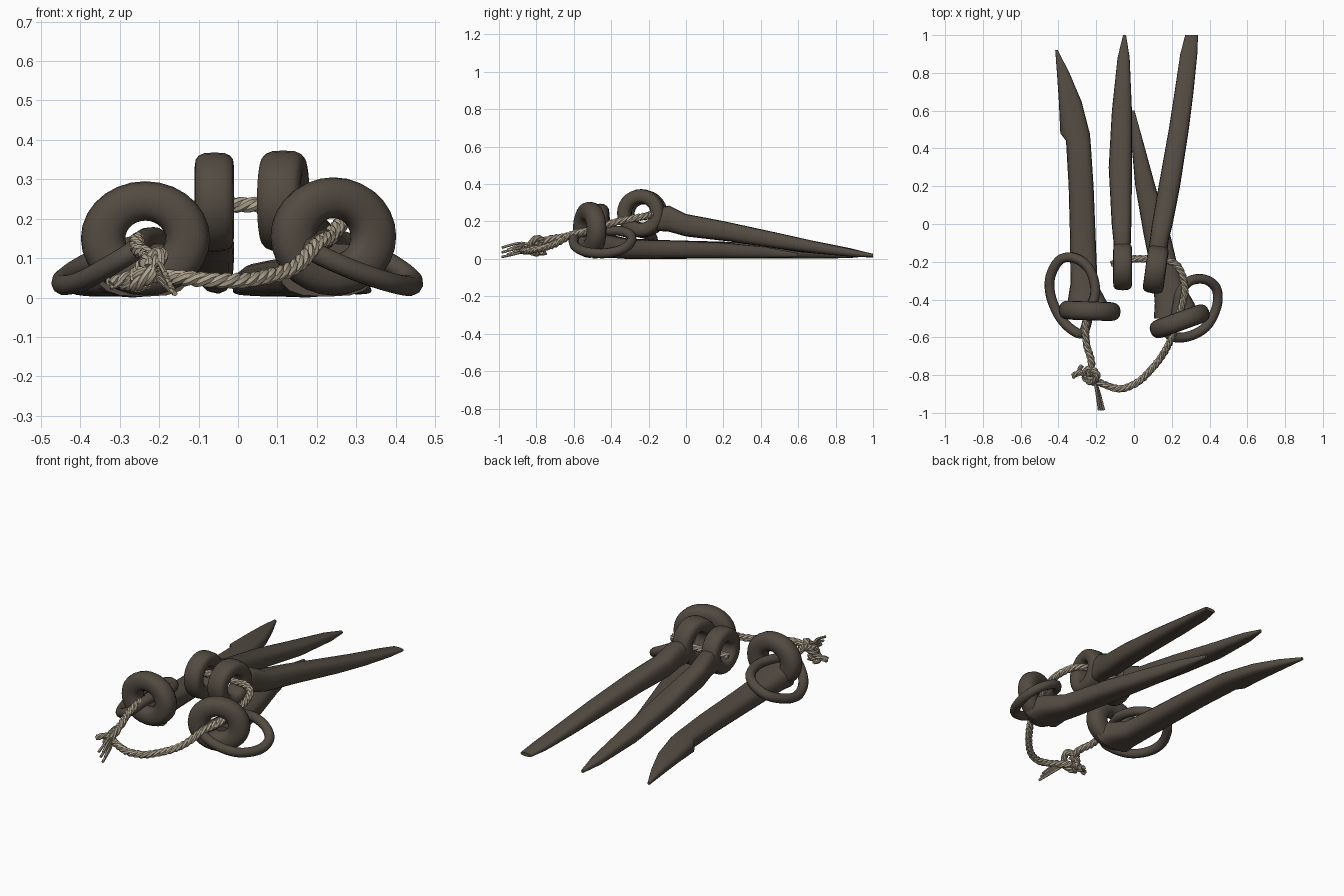
import bpy, bmesh
from math import sin, cos, pi, radians
from mathutils import Vector, Matrix

cube = bpy.data.objects.get("Cube")
if cube:
    bpy.data.objects.remove(cube, do_unlink=True)


def material(name, colour):
    m = bpy.data.materials.new(name)
    m.use_nodes = True
    m.diffuse_color = (*colour, 1)
    bsdf = m.node_tree.nodes["Principled BSDF"]
    bsdf.inputs["Base Color"].default_value = (*colour, 1)
    bsdf.inputs["Roughness"].default_value = 0.8
    return m


IRON = material("dark iron", (0.085, 0.070, 0.053))
ROPE = material("pale rope", (0.42, 0.36, 0.27))


def section(n=16, power=2.8):
    """Unit rounded-square outline."""
    out = []
    for i in range(n):
        c, s = cos(2 * pi * i / n), sin(2 * pi * i / n)
        out.append((abs(c) ** (2 / power) * (1 if c > 0 else -1),
                    abs(s) ** (2 / power) * (1 if s > 0 else -1)))
    return out


def skin(name, loops, mat, closed=False):
    """Join successive point loops into one smooth skinned mesh."""
    bm = bmesh.new()
    rows = [[bm.verts.new(p) for p in loop] for loop in loops]
    n = len(rows[0])
    pairs = list(zip(rows, rows[1:]))
    if closed:
        pairs.append((rows[-1], rows[0]))
    else:
        bm.faces.new(rows[0])
        bm.faces.new(rows[-1])
    for a, b in pairs:
        for i in range(n):
            j = (i + 1) % n
            bm.faces.new((a[i], a[j], b[j], b[i]))
    bmesh.ops.recalc_face_normals(bm, faces=bm.faces)
    mesh = bpy.data.meshes.new(name)
    bm.to_mesh(mesh)
    bm.free()
    mesh.materials.append(mat)
    obj = bpy.data.objects.new(name, mesh)
    bpy.context.collection.objects.link(obj)
    bpy.ops.object.select_all(action="DESELECT")
    obj.select_set(True)
    bpy.context.view_layer.objects.active = obj
    bpy.ops.object.shade_smooth_by_angle(angle=radians(45))
    return obj


def shaft(name, stations):
    """Loft along y from (x, y, z, half width, half height) stations."""
    outline = section()
    skin(name, [[(x + w * u, y, max(0, z + h * v)) for u, v in outline]
                for x, y, z, w, h in stations], IRON)


def eye(name, centre, major, minor, depth, yaw, wide=1.0, power=2.4, n=28):
    """Thick forged eye standing upright, its hole along local y."""
    place = Matrix.Translation(centre) @ Matrix.Rotation(radians(yaw), 4, "Z")
    loops = []
    for k in range(n):
        a = 2 * pi * k / n
        loops.append([place @ Vector(((major + minor * u) * cos(a) * wide, depth * v,
                                      (major + minor * u) * sin(a)))
                      for u, v in section(16, power)])
    skin(name, loops, IRON, closed=True)


def spline(points, closed=False, steps=10):
    """Smooth path through the points."""
    p = [Vector(q) for q in points]
    n = len(p)
    get = (lambda i: p[i % n]) if closed else (lambda i: p[max(0, min(n - 1, i))])
    path = []
    for i in range(n if closed else n - 1):
        a, b, c, d = (get(i + k) for k in (-1, 0, 1, 2))
        for s in range(steps):
            t = s / steps
            path.append(0.5 * (2 * b + (c - a) * t + (2 * a - 5 * b + 4 * c - d) * t ** 2
                               + (3 * b - a - 3 * c + d) * t ** 3))
    return path if closed else path + [p[-1]]


def tube(name, path, radius, mat, closed=False, sides=10):
    """Round bar along a path."""
    loops, n = [], len(path)
    normal = None
    for i, q in enumerate(path):
        before = path[i - 1] if closed or i else q
        after = path[(i + 1) % n] if closed or i < n - 1 else q
        tangent = (after - before).normalized()
        if normal is None:
            normal = tangent.orthogonal()
        normal = (normal - tangent * normal.dot(tangent)).normalized()
        side = tangent.cross(normal)
        loops.append([q + radius * (cos(2 * pi * k / sides) * normal
                                    + sin(2 * pi * k / sides) * side) for k in range(sides)])
    # close with the least twist
    if closed:
        first = loops[0]
        shift = min(range(sides), key=lambda k: (loops[-1][k] - first[0]).length)
        loops.append([first[(k - shift) % sides] for k in range(sides)])
    skin(name, loops, mat)


def rope(name, points, radius=0.02, strands=3, pitch=0.09):
    """Twisted strands wound round a path."""
    path = spline(points)
    for s in range(strands):
        wound, travel = [], 0
        for i, q in enumerate(path):
            t = path[min(i + 1, len(path) - 1)] - path[max(i - 1, 0)]
            t.normalize()
            if i:
                travel += (q - path[i - 1]).length
            a = 2 * pi * (travel / pitch + s / strands)
            side = t.cross(Vector((0, 0, 1)))
            side = side.normalized() if side.length > 0.01 else Vector((1, 0, 0))
            wound.append(q + radius * 0.45 * (side * cos(a) + side.cross(t) * sin(a)))
        tube(f"{name}_strand_{s + 1}", wound, radius * 0.6, ROPE, sides=7)


# Two spikes lying flat, with broad eyes facing forward
shaft("right_flat_spike", [
    (-.24, -.46, .07, .12, .068), (-.25, -.40, .068, .10, .062), (-.265, -.32, .055, .072, .055),
    (-.27, -.1, .05, .068, .05), (-.28, .2, .047, .066, .045), (-.295, .44, .042, .065, .04),
    (-.312, .48, .04, .078, .038), (-.338, .65, .034, .06, .032),
    (-.375, .8, .025, .033, .022), (-.41, .92, .015, .007, .008)])
shaft("left_flat_spike", [
    (.225, -.5, .07, .12, .068), (.215, -.42, .068, .105, .062), (.175, -.3, .052, .075, .052),
    (.12, -.05, .05, .07, .048), (.06, .2, .045, .053, .042),
    (.02, .42, .035, .033, .03), (-.005, .6, .02, .008, .01)])
eye("right_flat_eye", (-.235, -.46, .15), .095, .05, .05, -2, 1.13)
eye("left_flat_eye", (.242, -.515, .155), .098, .052, .05, 20, 1.1)

# Two spikes leaning on top, with upright eyes
shaft("right_leaning_spike", [
    (-.063, -.155, .21, .045, .06), (-.063, -.09, .215, .046, .07), (-.066, 0, .18, .052, .06),
    (-.072, .3, .132, .062, .047), (-.064, .6, .075, .053, .038),
    (-.055, .88, .035, .032, .022), (-.05, 1, .018, .008, .008)])
shaft("left_leaning_spike", [
    (.125, -.155, .21, .05, .06), (.133, -.09, .215, .05, .07), (.15, 0, .18, .055, .06),
    (.187, .2, .15, .057, .052), (.237, .5, .095, .053, .042), (.265, .7, .06, .05, .032),
    (.29, .9, .03, .045, .02), (.305, 1, .018, .034, .01)])
eye("right_leaning_eye", (-.06, -.225, .242), .088, .038, .05, 90, power=3)
eye("left_leaning_eye", (.115, -.24, .245), .09, .038, .055, 82, power=3)

# Loose rings through the flat eyes
tube("right_ring", spline([
    (-.235, -.46, .15), (-.205, -.36, .15), (-.23, -.25, .14), (-.30, -.185, .12),
    (-.385, -.185, .085), (-.44, -.27, .05), (-.443, -.37, .032), (-.40, -.48, .04),
    (-.335, -.555, .075), (-.27, -.575, .115)], True), .026, IRON, True)
tube("left_ring", spline([
    (.215, -.52, .145), (.19, -.59, .12), (.28, -.597, .075), (.38, -.545, .04),
    (.437, -.44, .03), (.437, -.345, .05), (.38, -.295, .09), (.30, -.30, .13),
    (.245, -.36, .15), (.23, -.43, .15)], True), .026, IRON, True)

# Rope linking the eyes
rope("front_rope", [
    (.24, -.48, .155), (.20, -.60, .135), (.14, -.71, .075), (.03, -.83, .045),
    (-.08, -.872, .045), (-.2, -.83, .055), (-.255, -.8, .06)])
rope("side_rope", [
    (-.23, -.44, .15), (-.255, -.53, .145), (-.25, -.64, .12), (-.225, -.73, .105),
    (-.235, -.80, .08)])
rope("back_rope", [
    (.23, -.50, .155), (.255, -.43, .18), (.27, -.34, .205), (.24, -.235, .225),
    (.17, -.19, .235), (.04, -.185, .235), (-.06, -.19, .235), (-.115, -.215, .225)])

# Knot and frayed ends
rope("knot", [(-.27, -.80, .04), (-.235, -.765, .09), (-.195, -.80, .11), (-.22, -.84, .06),
              (-.26, -.81, .03), (-.23, -.77, .04)], .018)
rope("short_end", [(-.23, -.8, .05), (-.28, -.785, .05), (-.325, -.805, .035)], .016)
rope("short_end_tuft", [(-.27, -.79, .03), (-.29, -.775, .03), (-.275, -.75, .03)], .012)
for i in range(5):
    f = i / 4
    tube(f"frayed_end_{i + 1}", spline([
        (-.215, -.81, .06), (-.20 + .012 * f, -.88, .085 - .05 * f),
        (-.185 + .025 * f, -.985 + .03 * (i % 2), .06 - .05 * f)]), .007, ROPE, sides=6)
